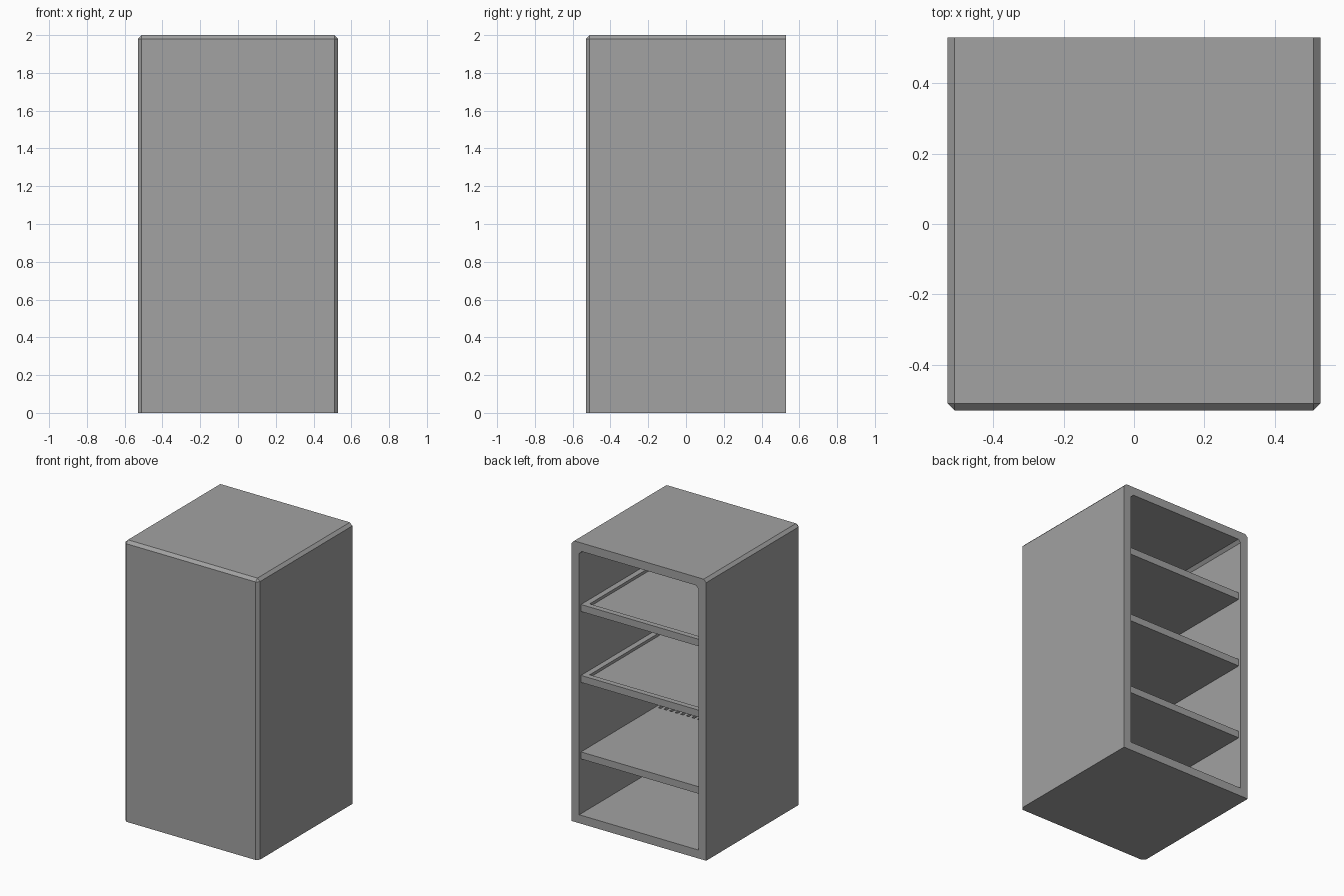
import bpy
import bmesh
from mathutils import Matrix, Vector

default = bpy.data.objects.get("Cube")
if default:
    bpy.data.objects.remove(default, do_unlink=True)

grey = bpy.data.materials.new("mid grey")
grey.use_nodes = True
color = (0.36, 0.36, 0.36, 1)
grey.diffuse_color = color
grey.node_tree.nodes["Principled BSDF"].inputs["Base Color"].default_value = color

HALF = 0.53      # half of the outer width and depth
HEIGHT = 2.0
WALL = 0.06
INNER = HALF - WALL


def boxes(name, spans, chamfer=0, pick=None):
    """Mesh object of boxes given as (low corner, high corner); chamfers picked edges."""
    bm = bmesh.new()
    for low, high in spans:
        low, high = Vector(low), Vector(high)
        place = Matrix.Translation((low + high) / 2) @ Matrix.Diagonal((high - low).to_4d())
        bmesh.ops.create_cube(bm, size=1, matrix=place)
    if pick:
        edges = [e for e in bm.edges if pick(*(v.co for v in e.verts))]
        bmesh.ops.bevel(bm, geom=edges, offset=chamfer, segments=1,
                        affect='EDGES', clamp_overlap=True)
    mesh = bpy.data.meshes.new(name)
    bm.to_mesh(mesh)
    bm.free()
    mesh.materials.append(grey)
    obj = bpy.data.objects.new(name, mesh)
    bpy.context.collection.objects.link(obj)
    return obj


def cut(target, cutter):
    """Subtract the cutter from the target, then discard it."""
    cutter.hide_render = True
    mod = target.modifiers.new("cut", 'BOOLEAN')
    mod.operation = 'DIFFERENCE'
    mod.solver = 'EXACT'
    mod.object = cutter
    bpy.context.view_layer.objects.active = target
    bpy.ops.object.modifier_apply(modifier=mod.name)
    bpy.data.objects.remove(cutter, do_unlink=True)


def outer_edge(a, b):
    """Front uprights, top front edge and top side edges."""
    front = a.y < 0 and b.y < 0
    top = a.z > 1 and b.z > 1
    side = a.x * b.x > 0
    return (front and top) or (front and side) or (top and side)


def cavity_edge(a, b):
    """Upper edges running from front to back."""
    return a.z > 1 and b.z > 1 and a.x * b.x > 0


# Cabinet shell, open at the back
shell = boxes("cabinet_shell", [((-HALF, -HALF, 0), (HALF, HALF, HEIGHT))], 0.02, outer_edge)
cut(shell, boxes("cavity", [((-INNER, -INNER, WALL), (INNER, HALF + 0.1, HEIGHT - WALL))],
                 0.02, cavity_edge))

# Shelves, set slightly in from the open back
BACK = HALF - 0.02
THICK = 0.05
RIM = 0.04
shelves = {}
for name, top in (("upper_shelf", 1.55), ("middle_shelf", 1.045), ("lower_shelf", 0.5)):
    shelves[name] = boxes(name, [((-INNER, -INNER, top - THICK), (INNER, BACK, top))])

# Shallow trays sunk in the upper two shelves
for name, top in (("upper_shelf", 1.55), ("middle_shelf", 1.045)):
    cut(shelves[name], boxes("tray", [((RIM - INNER, RIM - INNER, top - 0.02),
                                       (INNER - RIM, BACK - RIM, top + 0.1))]))

# Row of vent slots near the front of the lower shelf
slots = []
for i in range(-10, 11):
    x = i * 0.044
    slots.append(((x - 0.01, -0.42, 0.48), (x + 0.01, -0.33, 0.6)))
cut(shelves["lower_shelf"], boxes("slots", slots))
